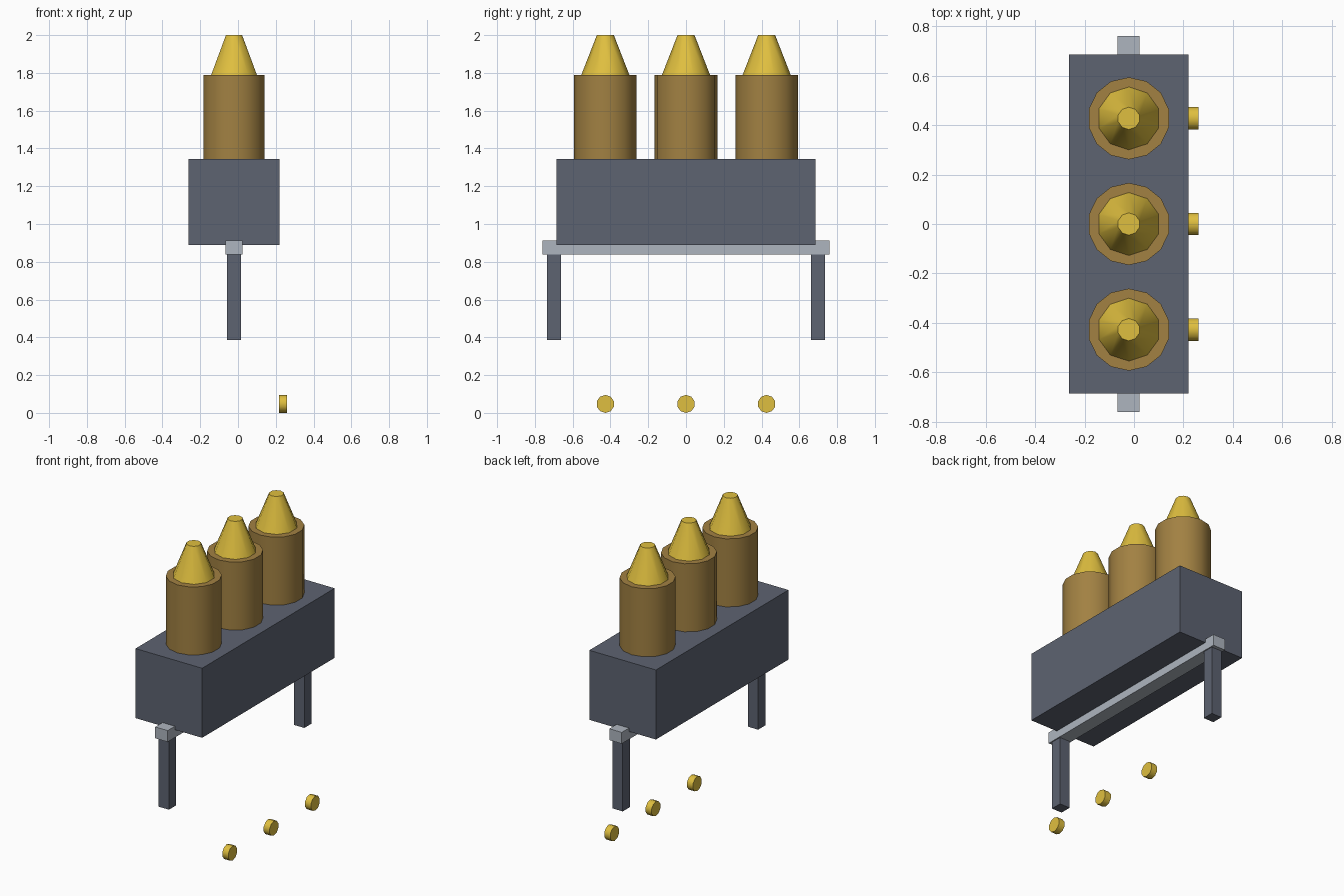
import bpy, bmesh, math
from mathutils import Matrix, Vector

if "Cube" in bpy.data.objects:
    bpy.data.objects.remove(bpy.data.objects["Cube"])

CX = -0.021          # centre line of housing, rail and legs
SPACING = 0.427


def material(name, rgb):
    m = bpy.data.materials.new(name)
    m.diffuse_color = (*rgb, 1)
    m.use_nodes = True
    m.node_tree.nodes["Principled BSDF"].inputs["Base Color"].default_value = m.diffuse_color
    return m


SLATE = material("slate", (0.11, 0.125, 0.165))
STEEL = material("light_steel", (0.42, 0.46, 0.52))
BRASS = material("dark_brass", (0.36, 0.22, 0.055))
GOLD = material("gold", (0.74, 0.52, 0.05))


def finish(name, bm, mat, smooth=False):
    mesh = bpy.data.meshes.new(name)
    bm.to_mesh(mesh)
    bm.free()
    mesh.materials.append(mat)
    ob = bpy.data.objects.new(name, mesh)
    bpy.context.collection.objects.link(ob)
    if smooth:
        bpy.ops.object.select_all(action='DESELECT')
        ob.select_set(True)
        bpy.context.view_layer.objects.active = ob
        bpy.ops.object.shade_smooth_by_angle(angle=math.radians(40))
    return ob


def box(name, centre, size, mat):
    bm = bmesh.new()
    bmesh.ops.create_cube(bm, size=1, matrix=Matrix.Translation(centre) @ Matrix.Diagonal((*size, 1)))
    return finish(name, bm, mat)


def cone(name, centre, r1, r2, depth, sides, mat, turn=Matrix.Identity(4)):
    bm = bmesh.new()
    bmesh.ops.create_cone(bm, cap_ends=True, segments=sides, radius1=r1, radius2=r2,
                          depth=depth, matrix=Matrix.Translation(centre) @ turn)
    return finish(name, bm, mat, smooth=True)


# Housing block and the rail beneath it
box("housing", (CX, 0, 1.1175), (0.482, 1.37, 0.455), SLATE)
box("rail", (CX - 0.001, 0, 0.876), (0.09, 1.52, 0.074), STEEL)

# Legs at both rail ends
for label, s in (("front", -1), ("back", 1)):
    box(label + "_leg", (CX, s * 0.70, 0.6175), (0.074, 0.074, 0.465), SLATE)

# Three casings with tapered tips, and a small stud disc for each
side_on = Matrix(((0, 0, 1, 0), (1, 0, 0, 0), (0, 1, 0, 0), (0, 0, 0, 1)))
for i in (-1, 0, 1):
    y, n = i * SPACING, i + 2
    cone(f"casing_{n}", (CX, y, 1.5675), 0.166, 0.166, 0.445, 14, BRASS)
    cone(f"tip_{n}", (CX, y, 1.895), 0.127, 0.045, 0.21, 10, GOLD)
    cone(f"stud_{n}", (0.239, y, 0.0475), 0.0475, 0.0475, 0.043, 10, GOLD, side_on)
